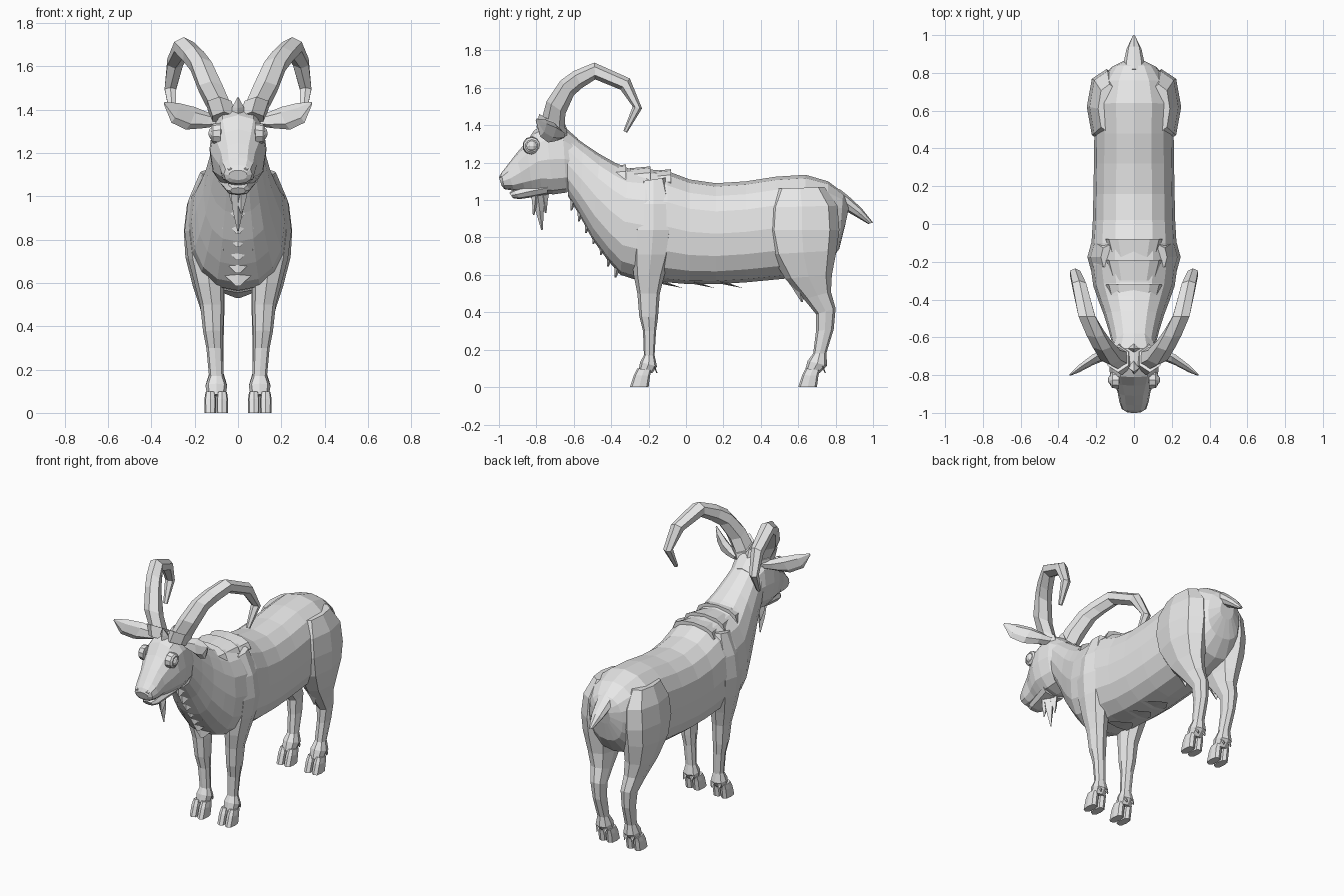
import bpy, bmesh, math
from mathutils import Vector, Matrix

grey = bpy.data.materials.new("light grey")
grey.diffuse_color = (0.8, 0.8, 0.8, 1)


def finish(name, bm, mirror=False):
    bmesh.ops.recalc_face_normals(bm, faces=bm.faces)
    me = bpy.data.meshes.new(name)
    bm.to_mesh(me)
    bm.free()
    me.materials.append(grey)
    ob = bpy.data.objects.new(name, me)
    bpy.context.collection.objects.link(ob)
    if mirror:
        ob.modifiers.new("mirror", 'MIRROR')
    return ob


def skin(bm, rings, n, p):
    """Skin rings given as (centre, half axis u, half axis v), p squares the outline."""
    def pw(t):
        return math.copysign(abs(t) ** p, t) if abs(t) > 1e-6 else 0
    loops = []
    for c, u, v in rings:
        loops.append([bm.verts.new(c + u * pw(math.cos(math.tau * i / n))
                                   + v * pw(math.sin(math.tau * i / n))) for i in range(n)])
    for a, b in zip(loops, loops[1:]):
        for i in range(n):
            j = (i + 1) % n
            bm.faces.new((a[i], a[j], b[j], b[i]))
    bm.faces.new(loops[0])
    bm.faces.new(loops[-1])


def side(secs):
    """Sections from two side-view points: (y1, z1, y2, z2, half width, centre x)."""
    out = []
    for y1, z1, y2, z2, w, x in secs:
        a, b = Vector((x, y1, z1)), Vector((x, y2, z2))
        out.append(((a + b) / 2, (a - b) / 2, Vector((w, 0, 0))))
    return out


def loft(name, secs, n=8, p=1.0, mirror=False):
    bm = bmesh.new()
    skin(bm, side(secs), n, p)
    return finish(name, bm, mirror)


def tufts(name, items, mirror=False):
    """Pointed locks: (root y1, z1, root y2, z2, tip y, tip z, half width, x)."""
    bm = bmesh.new()
    for y1, z1, y2, z2, ty, tz, w, x in items:
        m = [(y1 + ty) / 2, (z1 + tz) / 2, (y2 + ty) / 2, (z2 + tz) / 2]
        skin(bm, side([(y1, z1, y2, z2, w, x), (*m, w * 0.75, x),
                       (ty - 0.004, tz, ty + 0.004, tz, w * 0.1, x)]), 4, 1)
    return finish(name, bm, mirror)


# Torso and neck
loft("body", [
    (0.875, 0.98, 0.85, 0.86, 0.05, 0),
    (0.84, 1.04, 0.82, 0.74, 0.12, 0),
    (0.76, 1.10, 0.75, 0.64, 0.18, 0),
    (0.64, 1.135, 0.63, 0.59, 0.215, 0),
    (0.48, 1.125, 0.48, 0.575, 0.21, 0),
    (0.32, 1.10, 0.32, 0.56, 0.212, 0),
    (0.16, 1.09, 0.16, 0.55, 0.215, 0),
    (0.02, 1.11, 0.02, 0.55, 0.218, 0),
    (-0.10, 1.155, -0.10, 0.56, 0.225, 0),
    (-0.21, 1.165, -0.24, 0.565, 0.23, 0),
    (-0.31, 1.17, -0.35, 0.60, 0.215, 0),
    (-0.38, 1.20, -0.42, 0.68, 0.19, 0),
    (-0.46, 1.245, -0.50, 0.79, 0.16, 0),
    (-0.55, 1.305, -0.57, 0.92, 0.135, 0),
    (-0.64, 1.37, -0.63, 1.02, 0.115, 0)], 16, 0.85)

# Raised folds over the withers
for i, (y, z) in enumerate([(-0.08, 1.15), (-0.19, 1.165), (-0.32, 1.175)]):
    loft("withers_fold_%d" % i, [(y - 0.11, z + 0.005, y - 0.11, 1.02, 0.12, 0),
                                 (y, z + 0.015, y, 1.03, 0.15, 0)], 12, 0.85)

# Head, lower jaw and nose
loft("head", [
    (-0.58, 1.33, -0.58, 1.08, 0.10, 0),
    (-0.66, 1.40, -0.64, 1.04, 0.125, 0),
    (-0.75, 1.405, -0.71, 1.03, 0.132, 0),
    (-0.81, 1.375, -0.77, 1.04, 0.128, 0),
    (-0.855, 1.31, -0.82, 1.045, 0.11, 0),
    (-0.91, 1.245, -0.86, 1.05, 0.088, 0),
    (-0.96, 1.18, -0.92, 1.05, 0.078, 0),
    (-0.988, 1.145, -0.97, 1.058, 0.065, 0),
    (-1.0, 1.12, -0.985, 1.075, 0.042, 0)], 12, 0.85)
loft("lower_jaw", [
    (-0.74, 1.10, -0.74, 1.03, 0.085, 0),
    (-0.84, 1.08, -0.82, 1.015, 0.068, 0),
    (-0.92, 1.055, -0.89, 1.005, 0.055, 0),
    (-0.945, 1.04, -0.925, 1.01, 0.035, 0)], 8, 0.8)
loft("nostril", [(-0.97, 1.15, -0.955, 1.11, 0.02, 0.045),
                 (-0.997, 1.13, -0.985, 1.105, 0.012, 0.033)], 6, 1, True)

# Eyes with lids
bm = bmesh.new()
bmesh.ops.create_uvsphere(bm, u_segments=10, v_segments=6, radius=0.034,
                          matrix=Matrix.Translation((0.105, -0.825, 1.29)))
finish("eye", bm, True)
bm = bmesh.new()
skin(bm, [(Vector((x, -0.825, 1.29)), Vector((0, 0, r)), Vector((0, r, 0)))
          for x, r in ((0.08, 0.05), (0.115, 0.045), (0.124, 0.034))], 10, 1)
finish("eyelid", bm, True)

# Ears: flattened leaves pointing out and forward
bm = bmesh.new()
ear = []
for x, y, z, h, t in ((0.09, -0.67, 1.345, 0.025, 0.03), (0.15, -0.69, 1.35, 0.04, 0.03),
                      (0.22, -0.72, 1.36, 0.058, 0.026), (0.29, -0.765, 1.385, 0.05, 0.018),
                      (0.34, -0.80, 1.43, 0.006, 0.004)):
    ear.append((Vector((x, y, z)), Vector((-0.35, 0.3, 0.9)) * h, Vector((0.5, 0.85, 0)) * t))
skin(bm, ear, 6, 1)
finish("ear", bm, True)

# Swept-back horns with a thicker collar at the root
loft("horn", [
    (-0.775, 1.42, -0.65, 1.34, 0.055, 0.07),
    (-0.745, 1.53, -0.645, 1.46, 0.062, 0.125),
    (-0.67, 1.64, -0.60, 1.56, 0.056, 0.17),
    (-0.60, 1.69, -0.555, 1.60, 0.054, 0.205),
    (-0.49, 1.735, -0.485, 1.645, 0.051, 0.25),
    (-0.30, 1.65, -0.35, 1.59, 0.042, 0.29),
    (-0.235, 1.49, -0.285, 1.50, 0.031, 0.312),
    (-0.315, 1.36, -0.335, 1.37, 0.014, 0.30)], 6, 1, True)
loft("horn_collar", [(-0.80, 1.39, -0.63, 1.31, 0.06, 0.065),
                     (-0.785, 1.46, -0.64, 1.38, 0.064, 0.085)], 6, 1, True)
tufts("forelock", [(-0.80, 1.36, -0.70, 1.38, -0.78, 1.455, 0.035, 0),
                   (-0.70, 1.37, -0.62, 1.35, -0.66, 1.43, 0.04, 0)])

# Beard, chest mane and belly locks
tufts("beard", [(-0.84, 1.05, -0.75, 1.05, -0.77, 0.84, 0.035, 0),
                (-0.83, 1.05, -0.77, 1.05, -0.815, 0.92, 0.03, 0.015),
                (-0.80, 1.05, -0.73, 1.05, -0.75, 0.93, 0.03, -0.015)])
mane = []
for i in range(7):
    t = i / 6
    y, z = -0.625 + 0.235 * t, 1.02 - 0.36 * t
    mane.append((y, z + 0.05, y + 0.07, z + 0.02, y + 0.012, z - 0.075, 0.06 + 0.03 * t, 0))
tufts("chest_mane", mane)
tufts("chest_mane_side", [(y - 0.02, z + 0.07, y + 0.05, z + 0.05, y + 0.02, z - 0.05, 0.04, 0.07)
                          for y, z in ((-0.59, 1.0), (-0.54, 0.90), (-0.48, 0.80))], True)
tufts("belly_locks", [(y - 0.15, 0.585, y - 0.13, 0.555, y, 0.53, 0.08, 0)
                      for y in (-0.02, 0.15, 0.30)])
tufts("thigh_lock", [(0.52, 0.60, 0.66, 0.58, 0.62, 0.455, 0.04, 0.12)], True)

# Tail
loft("tail", [(0.82, 1.06, 0.80, 0.95, 0.06, 0), (0.87, 1.02, 0.84, 0.95, 0.055, 0),
              (0.94, 0.955, 0.91, 0.91, 0.04, 0), (1.0, 0.88, 0.975, 0.872, 0.01, 0)], 8)

# Legs
loft("front_leg", [
    (-0.24, 1.10, -0.11, 1.12, 0.045, 0.13),
    (-0.28, 0.98, -0.07, 0.98, 0.082, 0.148),
    (-0.29, 0.84, -0.06, 0.84, 0.092, 0.155),
    (-0.29, 0.71, -0.08, 0.71, 0.085, 0.145),
    (-0.28, 0.60, -0.115, 0.60, 0.068, 0.133),
    (-0.26, 0.50, -0.14, 0.50, 0.055, 0.12),
    (-0.25, 0.38, -0.15, 0.37, 0.046, 0.115),
    (-0.23, 0.30, -0.16, 0.30, 0.038, 0.108),
    (-0.225, 0.17, -0.168, 0.17, 0.034, 0.10),
    (-0.245, 0.135, -0.155, 0.11, 0.05, 0.10),
    (-0.255, 0.085, -0.18, 0.075, 0.042, 0.10)], 8, 0.85, True)
loft("hind_leg", [
    (0.48, 1.06, 0.74, 1.07, 0.06, 0.13),
    (0.43, 0.96, 0.81, 0.97, 0.095, 0.14),
    (0.42, 0.84, 0.82, 0.84, 0.105, 0.145),
    (0.45, 0.71, 0.805, 0.73, 0.098, 0.145),
    (0.53, 0.58, 0.78, 0.60, 0.075, 0.135),
    (0.63, 0.47, 0.775, 0.51, 0.057, 0.12),
    (0.695, 0.39, 0.80, 0.42, 0.046, 0.11),
    (0.695, 0.30, 0.79, 0.31, 0.037, 0.105),
    (0.68, 0.18, 0.75, 0.18, 0.034, 0.10),
    (0.65, 0.14, 0.755, 0.115, 0.05, 0.10),
    (0.635, 0.085, 0.715, 0.075, 0.042, 0.10)], 8, 0.85, True)

# Cloven hooves: two toes and dewclaws per foot
for name, y in (("front", -0.30), ("hind", 0.60)):
    for toe, x in (("inner", 0.073), ("outer", 0.128)):
        loft("%s_hoof_%s" % (name, toe), [
            (y + 0.04, 0.10, y + 0.115, 0.09, 0.022, x),
            (y + 0.022, 0.065, y + 0.108, 0.06, 0.027, x),
            (y, 0, y + 0.10, 0, 0.026, x)], 8, 0.7, True)
    tufts(name + "_dewclaws", [(y + 0.12, 0.12, y + 0.14, 0.10, y + 0.145, 0.075, 0.016, x)
                               for x in (0.075, 0.125)], True)
